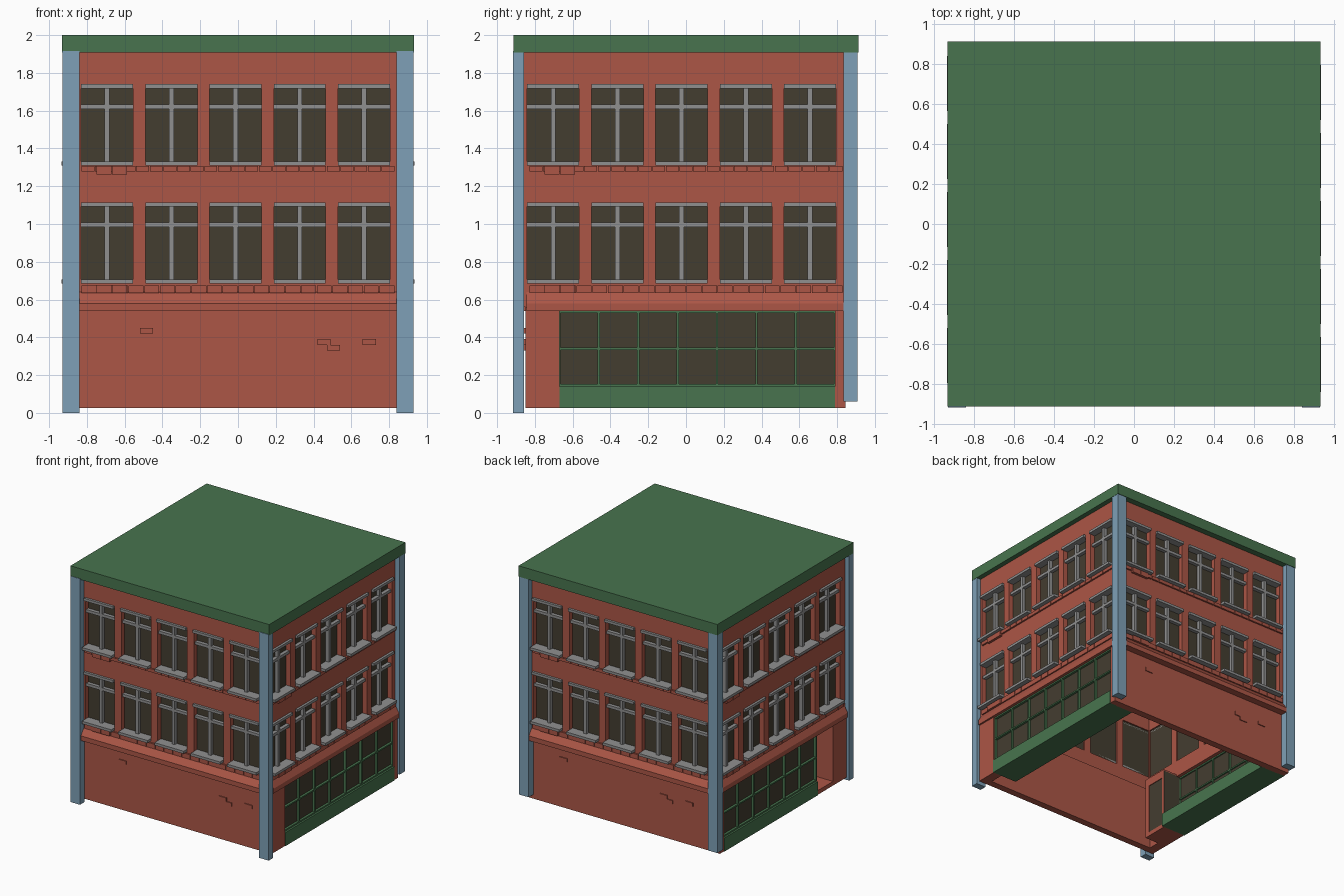
import bpy, bmesh
from mathutils import Vector

if "Cube" in bpy.data.objects:
    bpy.data.objects.remove(bpy.data.objects["Cube"])


def material(name, rgb):
    lin = [(c / 255 / 12.92) if c < 11 else ((c / 255 + 0.055) / 1.055) ** 2.4 for c in rgb]
    m = bpy.data.materials.new(name)
    m.diffuse_color = (*lin, 1)
    m.use_nodes = True
    m.node_tree.nodes["Principled BSDF"].inputs["Base Color"].default_value = m.diffuse_color
    return m


BRICK = material("brick_red", (172, 86, 70))
GREEN = material("painted_green", (72, 116, 78))
BLUE = material("pillar_blue", (126, 160, 183))
GREY = material("stone_grey", (144, 144, 144))
GLASS = material("dark_glass", (68, 61, 48))


def finish(bm, name, mat):
    bmesh.ops.recalc_face_normals(bm, faces=bm.faces)
    me = bpy.data.meshes.new(name)
    bm.to_mesh(me)
    bm.free()
    me.materials.append(mat)
    bpy.context.collection.objects.link(bpy.data.objects.new(name, me))


def identity(u, d, z):
    return Vector((u, d, z))


def boxes(name, mat, items, place=identity):
    """One object made of boxes (u0, u1, d0, d1, z0, z1) put in place by a side mapping."""
    bm = bmesh.new()
    for u0, u1, d0, d1, z0, z1 in items:
        a, b = place(u0, d0, z0), place(u1, d1, z1)
        cube = bmesh.ops.create_cube(bm, size=1)["verts"]
        for v in cube:
            v.co = Vector([(a[i] + b[i]) / 2 + v.co[i] * abs(b[i] - a[i]) for i in range(3)])
    finish(bm, name, mat)


def prism(name, mat, profile, u0, u1, place):
    """Profile of (d, z) points swept along the wall."""
    bm = bmesh.new()
    ends = [[bm.verts.new(place(u, d, z)) for d, z in profile] for u in (u0, u1)]
    n = len(profile)
    for i in range(n):
        j = (i + 1) % n
        bm.faces.new((ends[0][i], ends[0][j], ends[1][j], ends[1][i]))
    bm.faces.new(ends[0])
    bm.faces.new(ends[1])
    finish(bm, name, mat)


# Wall planes: u runs along each wall, d points outward from it
XS, YF, YB = 0.89, -0.86, 0.86
SIDES = {
    "front": lambda u, d, z: Vector((u, YF - d, z)),
    "right": lambda u, d, z: Vector((XS + d, u, z)),
    "back": lambda u, d, z: Vector((-u, YB + d, z)),
    "left": lambda u, d, z: Vector((-XS - d, -u, z)),
}
HALF_W = 0.1375
ROWS = [(0.685, 1.115), (1.31, 1.74)]


def upper_storeys(side):
    place = SIDES[side]
    long_side = side in ("front", "back")
    first = -0.693 if long_side else -0.703
    centres = [first + 0.34 * i for i in range(5)]
    lo, hi = (-0.83, 0.83) if long_side else (-0.86, 0.86)
    # brick wall as bands and piers around the openings
    wall = [(lo, hi, -0.06, 0, z0, z1) for z0, z1 in ((0.56, 0.685), (1.115, 1.31), (1.74, 1.91))]
    edges = [lo] + [c + s * HALF_W for c in centres for s in (-1, 1)] + [hi]
    for z0, z1 in ROWS:
        wall += [(edges[i], edges[i + 1], -0.06, 0, z0, z1) for i in range(0, 12, 2)]
    boxes(side + "_brick_wall", BRICK, wall, place)
    # windows: pane, sill, lintel, transom and mullion
    panes, trim = [], []
    for z0, z1 in ROWS:
        for c in centres:
            a, b = c - HALF_W, c + HALF_W
            panes.append((a, b, -0.05, -0.042, z0, z1))
            trim.append((a, b, -0.05, 0.045, z0, z0 + 0.022))
            trim.append((a, b, -0.05, 0.02, z1 - 0.022, z1))
            trim.append((a, b, -0.045, -0.012, z1 - 0.132, z1 - 0.108))
            trim.append((c - 0.013, c + 0.013, -0.045, -0.012, z0, z1))
    boxes(side + "_window_panes", GLASS, panes, place)
    boxes(side + "_window_frames", GREY, trim, place)
    # protruding brick courses under the windows
    course = []
    for z0, z1, step in ((0.635, 0.675, 0.083), (1.278, 1.306, 0.0722)):
        n = round(1.66 / step)
        for i in range(n):
            u = -0.83 + 1.66 * i / n
            course.append((u + 0.002, u + 1.66 / n - 0.002, -0.01, 0.014, z0, z1))
    for u in (-0.75, -0.668):
        course.append((u, u + 0.08, -0.01, 0.022, 1.263, 1.306))
        course.append((u, u + 0.08, -0.01, 0.022, 0.635, 0.677))
    boxes(side + "_brick_course", BRICK, course, place)
    # sloped ledge above the ground floor
    out = 0.045 if long_side else 0.035
    prism(side + "_ledge", BRICK,
          [(-0.06, 0.54), (out, 0.54), (out, 0.58), (0, 0.64), (-0.06, 0.64)],
          -0.845, 0.845, place)


for s in SIDES:
    upper_storeys(s)

# Ground floor brick walls, front and back, with a few raised bricks
boxes("ground_front_wall", BRICK, [(-0.85, 0.85, -0.85, -0.79, 0.025, 0.56)])
boxes("ground_back_wall", BRICK, [(-0.85, 0.85, 0.785, 0.845, 0.025, 0.56)])
raised = [(-0.52, 0.42), (0.42, 0.36), (0.47, 0.33), (0.66, 0.36)]
boxes("front_raised_bricks", BRICK,
      [(x, x + 0.07, -0.858, -0.845, z, z + 0.03) for x, z in raised])
boxes("back_raised_bricks", BRICK,
      [(-x, -x + 0.07, 0.84, 0.853, z, z + 0.03) for x, z in raised])


def shopfront(side, sx, y_start, columns):
    place = lambda u, d, z: Vector((sx * d, u, z))
    y_end = 0.79
    # brick ends of the shop wall
    boxes(side + "_shop_brick_ends", BRICK,
          [(-0.85, -0.67, 0.83, 0.91, 0.025, 0.56), (y_end, 0.845, 0.83, 0.91, 0.025, 0.56)], place)
    # deep green base, glass and glazing bars
    boxes(side + "_shop_base", GREEN, [(y_start, y_end, 0.68, 0.915, 0.025, 0.14)], place)
    boxes(side + "_shop_glass", GLASS, [(y_start, y_end, 0.872, 0.88, 0.14, 0.545)], place)
    step = (y_end - y_start) / columns
    bars = [(y_start + i * step - 0.006, y_start + i * step + 0.006, 0.86, 0.9, 0.14, 0.545)
            for i in range(columns + 1)]
    bars += [(y_start, y_end, 0.86, 0.9, z - 0.006, z + 0.006) for z in (0.146, 0.34, 0.534)]
    boxes(side + "_shop_bars", GREEN, bars, place)


shopfront("right", 1, -0.67, 7)
shopfront("left", -1, -0.46, 6)

# Recessed doorway on the left side
boxes("doorway_brick", BRICK, [
    (-0.83, -0.70, -0.69, -0.67, 0.025, 0.56),
    (-0.72, -0.70, -0.67, -0.46, 0.49, 0.56),
    (-0.72, -0.70, -0.67, -0.645, 0.06, 0.49),
    (-0.72, -0.70, -0.485, -0.46, 0.06, 0.49),
    (-0.91, -0.70, -0.67, -0.46, 0.025, 0.06)])
boxes("doorway_side_glass", GLASS, [(-0.872, -0.70, -0.464, -0.456, 0.14, 0.545)])
boxes("door_glass", GLASS, [(-0.714, -0.706, -0.645, -0.485, 0.06, 0.49)])
boxes("doorway_ceiling", BRICK, [(-0.89, -0.70, -0.67, -0.46, 0.545, 0.56)])

# Corner pillars
boxes("front_pillars", BLUE, [(s * 0.84, s * 0.93, -0.917, -0.858, 0, 1.915) for s in (-1, 1)])
boxes("back_pillars", BLUE, [(s * 0.84, s * 0.93, 0.835, 0.908, 0.06, 1.915) for s in (-1, 1)])

# Flat roof
boxes("roof", GREEN, [(-0.932, 0.932, -0.913, 0.912, 1.908, 2.0)])
